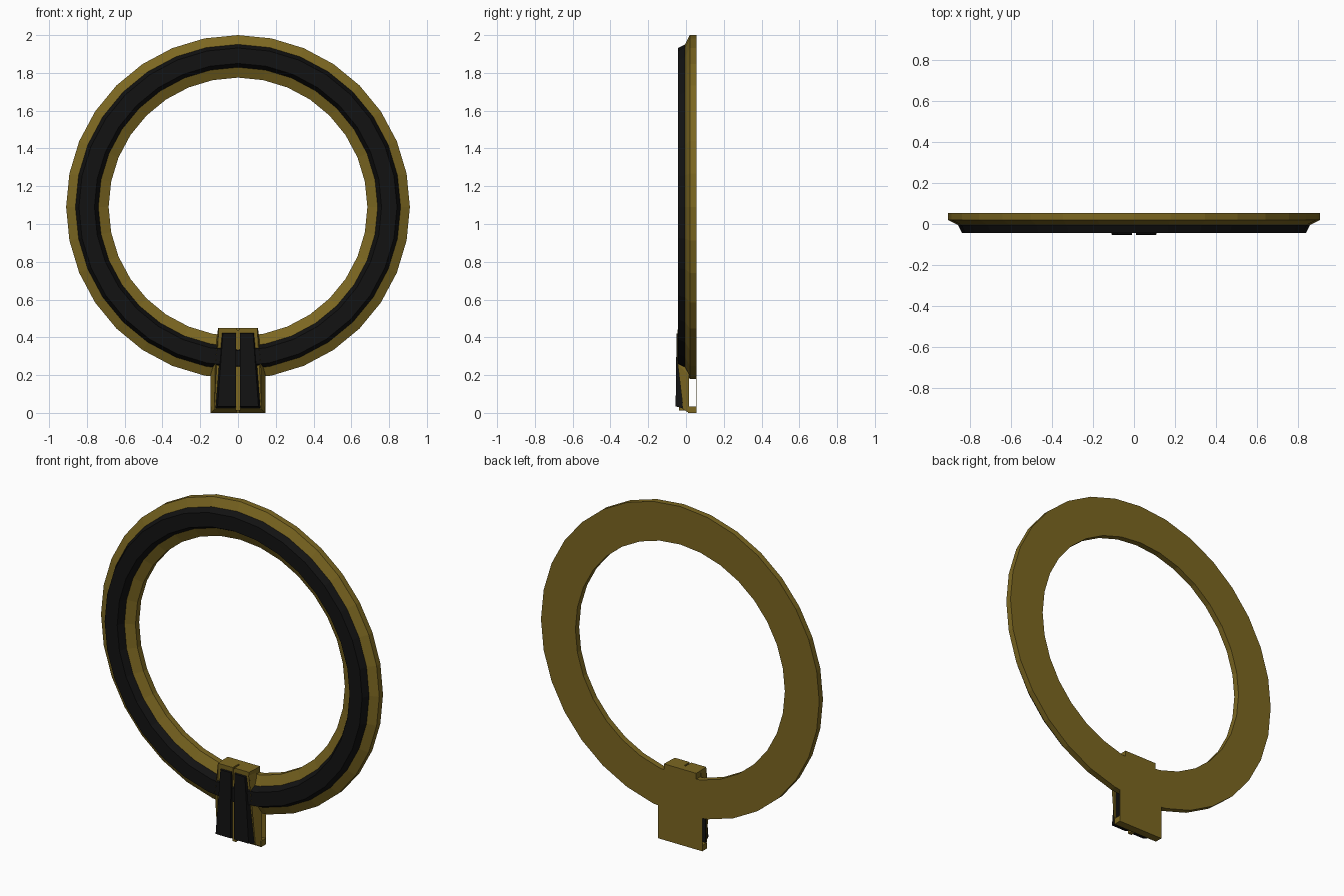
import bpy, bmesh
from math import sin, cos, pi

if "Cube" in bpy.data.objects:
    bpy.data.objects.remove(bpy.data.objects["Cube"])


def material(name, rgb):
    m = bpy.data.materials.new(name)
    m.diffuse_color = (*rgb, 1)
    m.use_nodes = True
    m.node_tree.nodes["Principled BSDF"].inputs["Base Color"].default_value = m.diffuse_color
    return m


GOLD = material("gold", (0.2, 0.135, 0.015))
BLACK = material("black", (0.006, 0.006, 0.006))
CENTRE_Z, SIDES = 1.09, 32


def finish(name, bm, mat):
    bmesh.ops.recalc_face_normals(bm, faces=bm.faces)
    mesh = bpy.data.meshes.new(name)
    bm.to_mesh(mesh)
    bm.free()
    mesh.materials.append(mat)
    ob = bpy.data.objects.new(name, mesh)
    bpy.context.collection.objects.link(ob)
    return ob


def bridge(bm, a, b):
    n = len(a)
    for i in range(n):
        bm.faces.new((a[i], a[(i + 1) % n], b[(i + 1) % n], b[i]))


def ring(name, profile, mat):
    """Sweep a closed (radius, y) profile around the ring centre."""
    bm = bmesh.new()
    loops = []
    for k in range(SIDES):
        a = 2 * pi * k / SIDES
        loops.append([bm.verts.new((r * sin(a), y, CENTRE_Z + r * cos(a))) for r, y in profile])
    for k in range(SIDES):
        bridge(bm, loops[k], loops[(k + 1) % SIDES])
    return finish(name, bm, mat)


def loft_pair(name, front, back, mat):
    """Loft two matching outlines and mirror the half across x = 0."""
    bm = bmesh.new()
    f = [bm.verts.new(p) for p in front]
    b = [bm.verts.new(p) for p in back]
    bridge(bm, f, b)
    caps = [bm.faces.new(f), bm.faces.new(b)]
    bmesh.ops.triangulate(bm, faces=caps)
    ob = finish(name, bm, mat)
    mod = ob.modifiers.new("Mirror", 'MIRROR')
    mod.use_mirror_merge = False
    return ob


def box(name, half_x, y0, y1, z0, z1, mat):
    bm = bmesh.new()
    bmesh.ops.create_cube(bm, size=1)
    for v in bm.verts:
        v.co = (v.co.x * 2 * half_x, y0 if v.co.y < 0 else y1, z0 if v.co.z < 0 else z1)
    return finish(name, bm, mat)


# Ring: gold bevelled backing with a raised black band
ring("ring_backing", [(.91, .055), (.91, .02), (.86, -.005), (.74, -.005),
                      (.685, .02), (.685, .055)], GOLD)
ring("ring_band", [(.862, -.002), (.842, -.043), (.76, -.043), (.738, -.002)], BLACK)

# Base frame: two bevelled gold halves split by a centre groove
loft_pair("base_frame",
          [(.005, -.015, .018), (.125, -.015, .018), (.12, -.044, .26),
           (.102, -.046, .43), (.102, -.042, .45), (.005, -.042, .45)],
          [(.005, .015, 0), (.145, .015, 0), (.145, .015, .2),
           (.108, .015, .43), (.105, .015, .45), (.005, .015, .45)], GOLD)

# Base panels: raised black tapered inserts
loft_pair("base_panel",
          [(.011, -.055, .035), (.108, -.055, .035), (.08, -.05, .42), (.011, -.05, .42)],
          [(.008, -.012, .022), (.12, -.012, .022), (.094, -.012, .43), (.008, -.012, .43)],
          BLACK)

# Rear of base: groove floor, tab, foot, thin back plate around the open side slot
box("groove_floor", .012, -.036, .016, .012, .44, GOLD)
box("rear_tab", .105, .01, .055, .2, .45, GOLD)
box("foot", .145, .01, .055, 0, .035, GOLD)
box("back_plate", .145, .053, .055, 0, .25, GOLD)
box("slot_wall", .14, .014, .017, .035, .2, BLACK)
